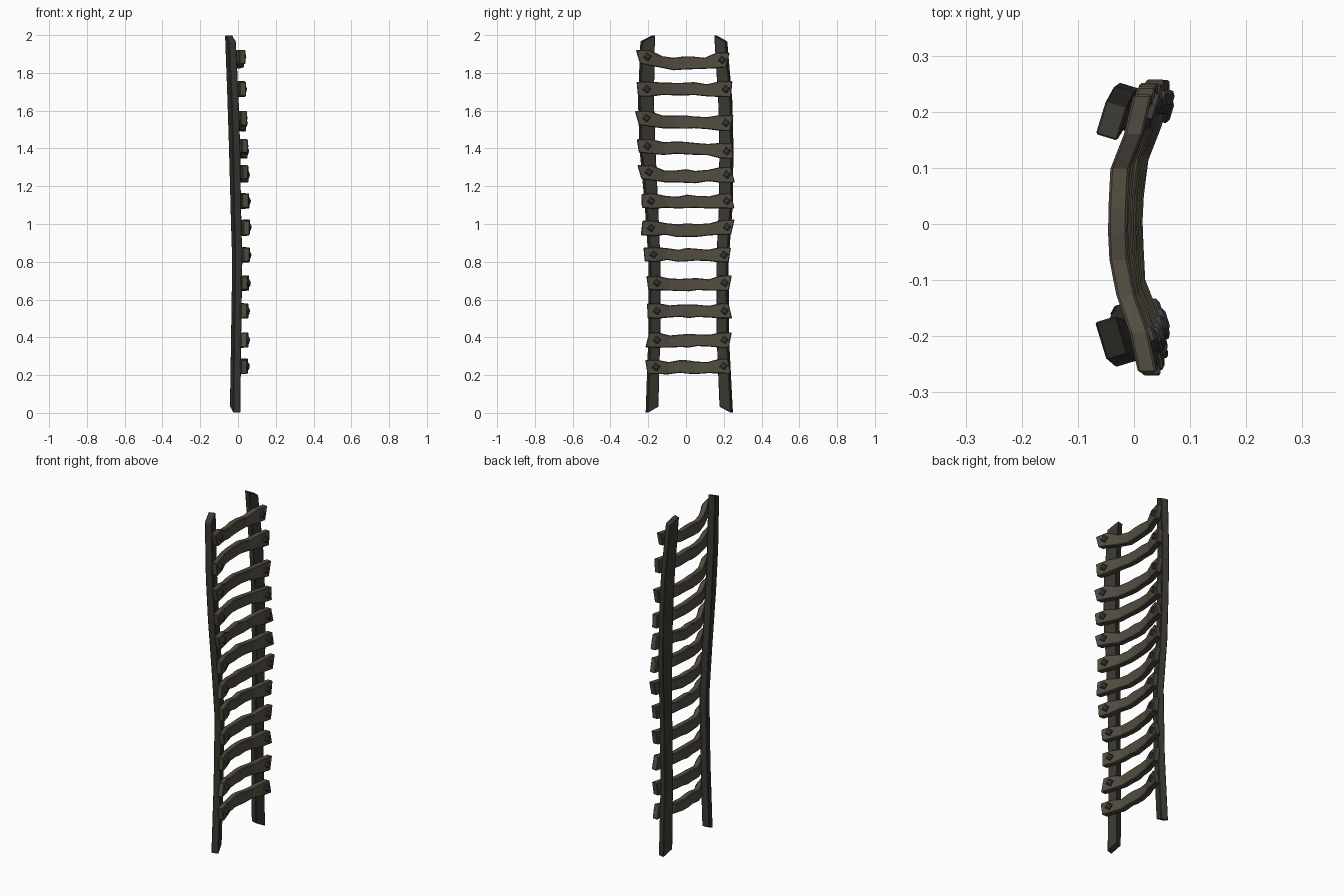
import bpy, bmesh, math, random
from mathutils import Vector, Matrix

if "Cube" in bpy.data.objects:
    bpy.data.objects.remove(bpy.data.objects["Cube"])

random.seed(4)


def material(name, rgb):
    m = bpy.data.materials.new(name)
    m.diffuse_color = (*rgb, 1)
    m.use_nodes = True
    m.node_tree.nodes["Principled BSDF"].inputs["Base Color"].default_value = m.diffuse_color
    return m


RAIL = material("dark_wood", (0.042, 0.038, 0.03))
RUNG = material("worn_wood", (0.085, 0.074, 0.053))
IRON = material("dark_iron", (0.045, 0.045, 0.048))


def loft(name, rings, mat, bevel):
    """Skin a row of closed rings and cap both ends."""
    bm = bmesh.new()
    loops = [[bm.verts.new(p) for p in r] for r in rings]
    n = len(loops[0])
    for a, b in zip(loops, loops[1:]):
        for i in range(n):
            j = (i + 1) % n
            bm.faces.new((a[i], a[j], b[j], b[i]))
    bm.faces.new(loops[0])
    bm.faces.new(loops[-1])
    bmesh.ops.recalc_face_normals(bm, faces=bm.faces)
    me = bpy.data.meshes.new(name)
    bm.to_mesh(me)
    bm.free()
    me.materials.append(mat)
    ob = bpy.data.objects.new(name, me)
    bpy.context.collection.objects.link(ob)
    if bevel:
        mod = ob.modifiers.new("worn_edges", 'BEVEL')
        mod.width = bevel
        mod.segments = 1
        mod.limit_method = 'ANGLE'
        mod.angle_limit = math.radians(40)
    return ob


TILT = math.radians(17)


def rail(name, side, path):
    """path: z, centre x, centre y, width; plank is tilted inward, ends sawn at a slant."""
    rings = []
    for k, (z, x, y, w) in enumerate(path):
        ring = []
        for u, v in ((-1, -1), (1, -1), (1, 1), (-1, 1)):
            a, b = u * w / 2, v * 0.02          # a: towards outside, b: towards +x
            px = x + b * math.cos(TILT) + a * math.sin(TILT)
            py = y + side * (a * math.cos(TILT) - b * math.sin(TILT))
            pz = z
            if k == 0 and u < 0:
                pz += 0.033
            if k == len(path) - 1 and u > 0:
                pz -= 0.033
            ring.append((px, py, pz))
        rings.append(ring)
    loft(name, rings, RAIL, 0.003)


# Two bent side rails
rail("left_rail", -1, [(0, -.015, -.180, .060), (.4, -.010, -.168, .056),
                       (.8, -.004, -.167, .056), (1.1, -.012, -.183, .064),
                       (1.4, -.018, -.204, .078), (1.65, -.026, -.212, .078),
                       (2, -.040, -.203, .070)])
rail("right_rail", 1, [(0, -.015, .213, .064), (.4, -.010, .195, .058),
                       (.8, -.004, .193, .058), (1.1, -.012, .211, .066),
                       (1.4, -.018, .214, .068), (1.65, -.026, .208, .068),
                       (2, -.040, .184, .062)])


def bow(y):
    """Forward bend of a rung: flat middle, ends swept to the front."""
    a = abs(y)
    if a < 0.1:
        return -0.036 + 0.05 * a
    if a < 0.17:
        return -0.031 + (a - 0.1) * 0.40
    return -0.003 + (a - 0.17) * 0.25


def bolt(name, x, y, z, side):
    """Low four-sided stud set on its corner."""
    rot = Matrix.Rotation(-side * TILT, 3, 'Z')
    rings = []
    for d, r in ((-0.006, 0.022), (0.006, 0.022), (0.011, 0.013)):
        rings.append([Vector((x, y, z)) + rot @ Vector((d, r * math.cos(t), r * math.sin(t)))
                      for t in (0.15 + i * math.pi / 2 for i in range(4))])
    loft(name, rings, IRON, 0)


# Rungs: left end y, right end y, z at left, middle, right, x of ends
ROWS = [(-.21, .23, .243, .243, .248, .026), (-.205, .235, .386, .382, .386, .026),
        (-.205, .235, .540, .538, .540, .026), (-.205, .235, .688, .678, .688, .030),
        (-.222, .232, .838, .838, .836, .034), (-.235, .248, .979, .968, .984, .031),
        (-.235, .248, 1.122, 1.120, 1.122, .027), (-.247, .248, 1.275, 1.254, 1.261, .022),
        (-.255, .247, 1.413, 1.402, 1.386, .018), (-.260, .242, 1.561, 1.540, 1.534, .012),
        (-.258, .242, 1.714, 1.714, 1.714, .008), (-.255, .222, 1.885, 1.852, 1.868, .006)]

STATIONS = [(0, .076), (.13, .080), (.27, .066), (.40, .066), (.5, .070),
            (.60, .066), (.74, .062), (.87, .080), (1, .084)]

for n, (y0, y1, zl, zm, zr, x0) in enumerate(ROWS, 1):
    rings = []
    slant = [random.uniform(-.012, .012) for _ in range(2)]
    for i, (t, h) in enumerate(STATIONS):
        y = y0 + (y1 - y0) * t
        ez = zl if t < .5 else zr
        f = min(1, max(0, (abs(t - .5) - .2) / .2))     # 1 at ends, 0 in middle
        z = zm + (ez - zm) * f
        if .2 < t < .8 and t != .5:
            z += random.uniform(-.007, .004)
        h *= random.uniform(.94, 1.04)
        x = x0 + bow(y)
        s = slant[0] if i == 0 else slant[1] if i == len(STATIONS) - 1 else 0
        q = 0.017
        rings.append([(x - q, y - s, z - h / 2), (x + q, y - s, z - h / 2),
                      (x + q, y + s, z + h / 2), (x - q, y + s, z + h / 2)])
    loft(f"rung_{n}", rings, RUNG, 0.004)
    for side, yb, zb, word in ((-1, y0 + .05, zl, "left"), (1, y1 - .03, zr, "right")):
        bolt(f"{word}_bolt_{n}", x0 + bow(yb) + 0.018, yb, zb, side)
